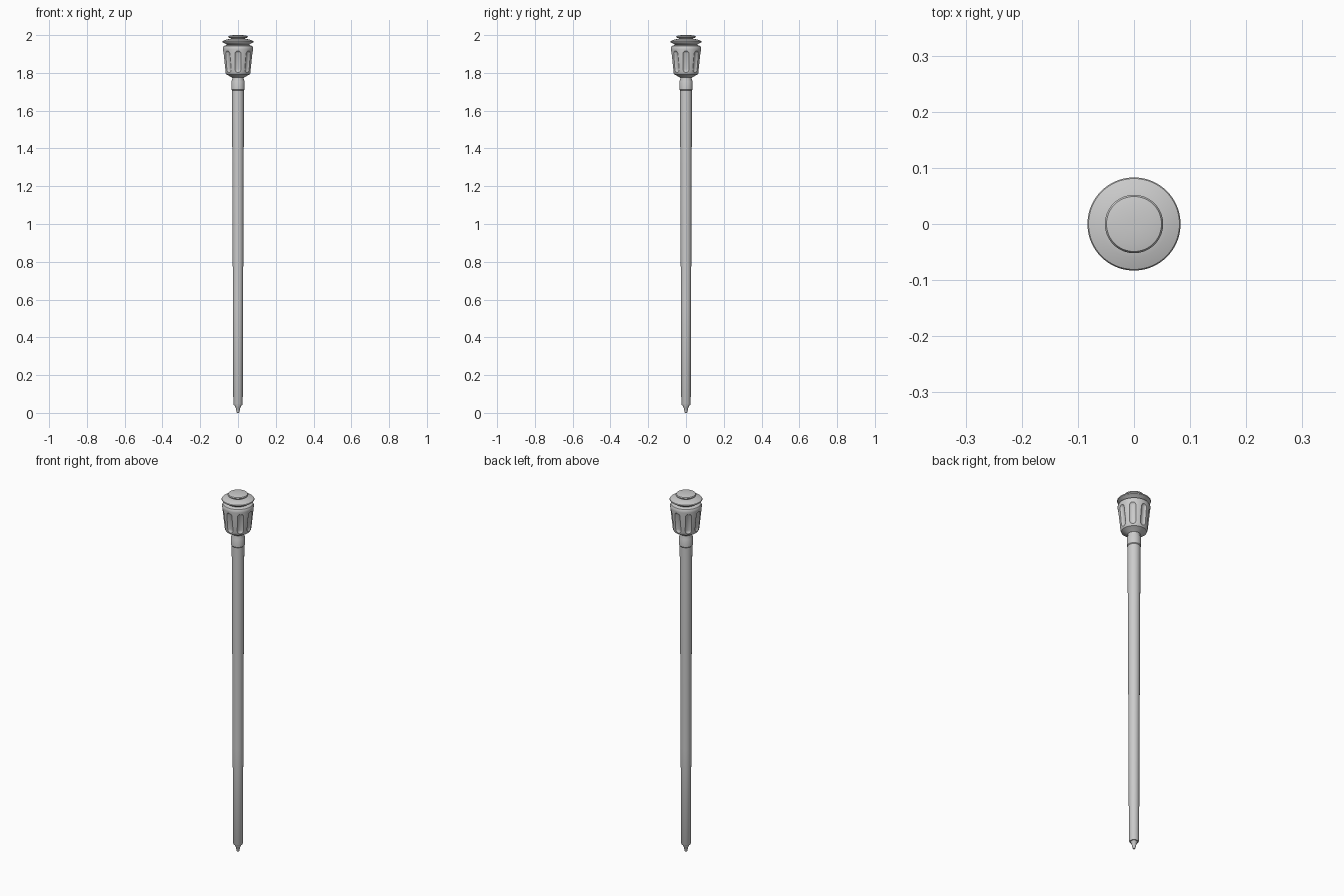
import bpy, bmesh, math
from mathutils import Matrix, Vector

if "Cube" in bpy.data.objects:
    bpy.data.objects.remove(bpy.data.objects["Cube"])


def lathe(name, profile, n=64):
    """Revolve (radius, z) points around z; the ends are capped."""
    bm = bmesh.new()
    rings = [[bm.verts.new((r * math.cos(2 * math.pi * i / n),
                            r * math.sin(2 * math.pi * i / n), z)) for i in range(n)]
             for r, z in profile]
    for a, b in zip(rings, rings[1:]):
        for i in range(n):
            j = (i + 1) % n
            bm.faces.new((a[i], a[j], b[j], b[i]))
    bm.faces.new(rings[0][::-1])
    bm.faces.new(rings[-1])
    bmesh.ops.recalc_face_normals(bm, faces=bm.faces)
    me = bpy.data.meshes.new(name)
    bm.to_mesh(me)
    bm.free()
    ob = bpy.data.objects.new(name, me)
    bpy.context.collection.objects.link(ob)
    return ob


# Tapered shaft and metal tip
shaft = lathe("shaft", [(0.022, 0.04), (0.025, 0.046), (0.027, 0.58),
                        (0.030, 1.32), (0.032, 1.715)], 48)
tip = lathe("tip", [(0.004, 0.0), (0.007, 0.003), (0.013, 0.03),
                    (0.016, 0.034), (0.017, 0.045)], 32)

# Collar under the head
collar = lathe("collar", [(0.032, 1.708), (0.035, 1.712), (0.035, 1.755),
                          (0.030, 1.768), (0.031, 1.777), (0.038, 1.785)], 48)

# Fluted head
head = lathe("head", [(0.034, 1.776), (0.050, 1.786), (0.062, 1.792), (0.066, 1.80),
                      (0.068, 1.81), (0.080, 1.925), (0.080, 1.934),
                      (0.076, 1.942), (0.055, 1.950)], 96)

# Round-ended cutters scoop eight flutes along the sloping side
bm = bmesh.new()
tilt = math.atan2(0.012, 0.115)
for k in range(8):
    m = (Matrix.Rotation(k * math.pi / 4, 4, 'Z')
         @ Matrix.Translation((0.090, 0, 1.857)) @ Matrix.Rotation(tilt, 4, 'Y'))
    new = bmesh.ops.create_uvsphere(bm, u_segments=32, v_segments=16, radius=0.025)["verts"]
    for v in new:
        v.co.z += 0.040 if v.co.z > 0 else -0.040
        v.co = m @ v.co
me = bpy.data.meshes.new("flute_cutter")
bm.to_mesh(me)
bm.free()
cutter = bpy.data.objects.new("flute_cutter", me)
bpy.context.collection.objects.link(cutter)
cutter.hide_render = True
cut = head.modifiers.new("flutes", 'BOOLEAN')
cut.object = cutter
cut.operation = 'DIFFERENCE'
cut.solver = 'EXACT'
cut.use_self = True
bpy.context.view_layer.objects.active = head
head.select_set(True)
bpy.ops.object.modifier_apply(modifier=cut.name)
bpy.data.objects.remove(cutter)

# Stacked rims on top
rim = lathe("rim", [(0.055, 1.945), (0.064, 1.953), (0.081, 1.962), (0.083, 1.966),
                    (0.081, 1.969), (0.060, 1.977), (0.042, 1.980)])
cap = lathe("cap", [(0.038, 1.975), (0.038, 1.983), (0.050, 1.987), (0.052, 1.991),
                    (0.049, 1.996), (0.035, 1.999), (0.01, 2.0)])

# Smooth shading with crisp edges
bpy.ops.object.select_all(action='DESELECT')
for ob in (shaft, tip, collar, head, rim, cap):
    ob.select_set(True)
bpy.context.view_layer.objects.active = shaft
bpy.ops.object.shade_smooth_by_angle(angle=math.radians(30))
